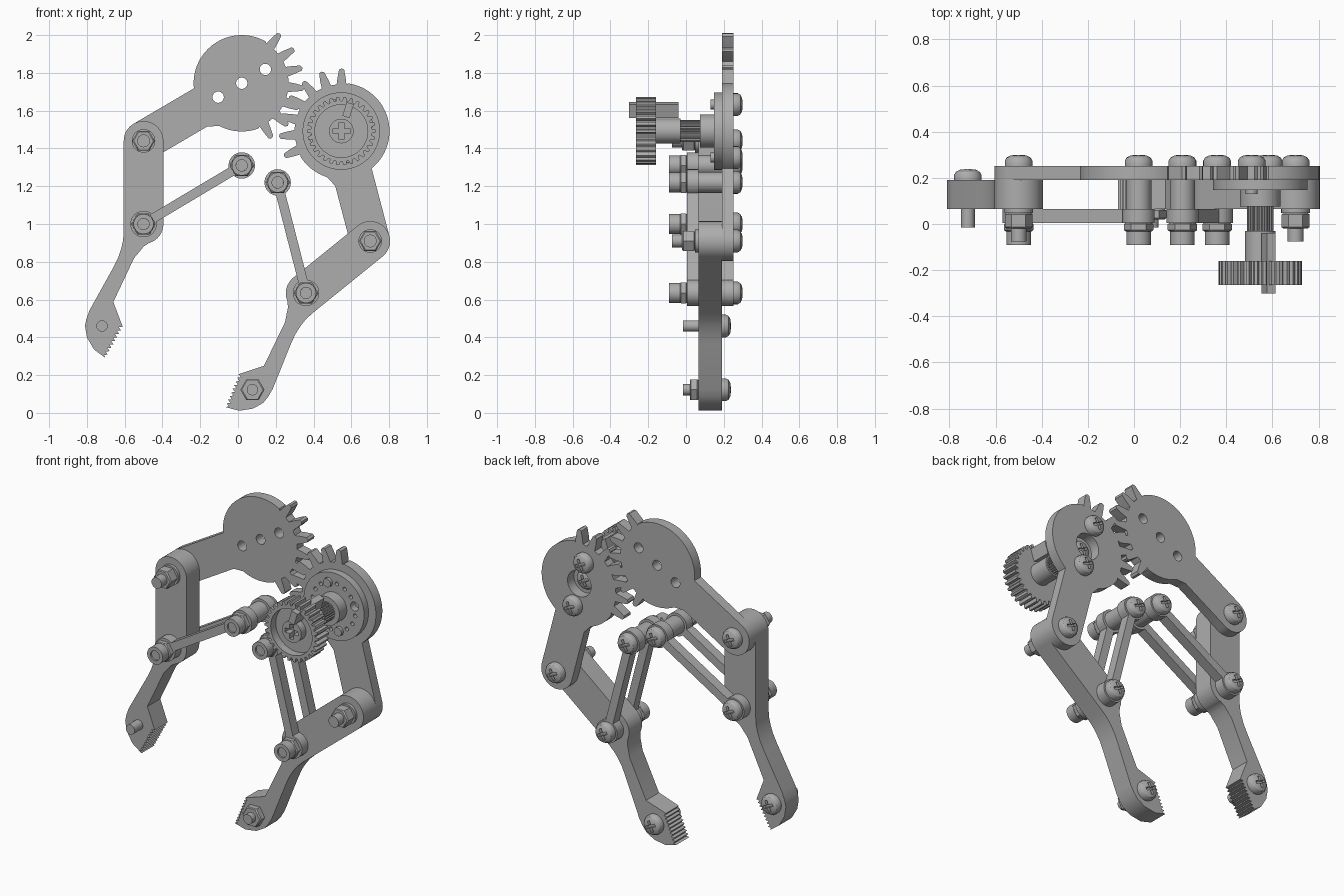
import bpy, bmesh
from math import sin, cos, asin, radians, degrees, pi
from mathutils import Vector, Matrix

if "Cube" in bpy.data.objects:
    bpy.data.objects.remove(bpy.data.objects["Cube"])

grey = bpy.data.materials.new("machined_grey")
grey.use_nodes = True
tone = (0.42, 0.42, 0.42, 1)
grey.diffuse_color = tone
grey.node_tree.nodes["Principled BSDF"].inputs["Base Color"].default_value = tone

# Depth layers, front (low y) to back
FRONT, MID, PLATE, BACK = 0.005, 0.065, 0.19, 0.252


# ---------- helpers ----------
def activate(ob):
    bpy.ops.object.select_all(action='DESELECT')
    ob.select_set(True)
    bpy.context.view_layer.objects.active = ob


def arc(c, r, a0, a1, n=24):
    """Points on an arc, angles in degrees."""
    return [(c[0] + r * cos(radians(a0 + (a1 - a0) * i / n)),
             c[1] + r * sin(radians(a0 + (a1 - a0) * i / n))) for i in range(n + 1)]


def circle(c, r, n=32, turn=0):
    return arc(c, r, turn, turn + 360, n)[:-1]


def frame(origin, toward, flip=1):
    """Map local (along, across) points into the x-z plane."""
    o = Vector(origin)
    d = (Vector(toward) - o).normalized()
    p = Vector((-d.y, d.x)) * flip
    return lambda pts: [tuple(o + d * u + p * v) for u, v in pts]


def prism(name, loops, y0, y1, bevel=0):
    """Extrude an outline (first loop) with holes (other loops) along y."""
    cu = bpy.data.curves.new(name, 'CURVE')
    cu.dimensions, cu.fill_mode, cu.extrude = '2D', 'BOTH', (y1 - y0) / 2
    for loop in loops:
        sp = cu.splines.new('POLY')
        sp.points.add(len(loop) - 1)
        for pt, (x, z) in zip(sp.points, loop):
            pt.co = (x, z, 0, 1)
        sp.use_cyclic_u = True
    ob = bpy.data.objects.new(name, cu)
    bpy.context.collection.objects.link(ob)
    ob.location.y = (y0 + y1) / 2
    ob.rotation_euler.x = pi / 2
    activate(ob)
    bpy.ops.object.convert(target='MESH')
    ob = bpy.context.object
    bm = bmesh.new()
    bm.from_mesh(ob.data)
    bmesh.ops.remove_doubles(bm, verts=bm.verts, dist=1e-5)
    bmesh.ops.recalc_face_normals(bm, faces=bm.faces)
    bm.to_mesh(ob.data)
    bm.free()
    if bevel:
        mod = ob.modifiers.new("chamfer", 'BEVEL')
        mod.width, mod.limit_method, mod.angle_limit = bevel, 'ANGLE', radians(70)
    ob.data.materials.clear()
    ob.data.materials.append(grey)
    bpy.ops.object.shade_smooth_by_angle(angle=radians(32))
    return ob


def rod(name, c, r, y0, y1, n=32, bevel=0):
    return prism(name, [circle(c, r, n)], y0, y1, bevel)


def toothed(c, root, tip, n):
    pts, step = [], 360 / n
    for i in range(n):
        for k, r in ((-.36, root), (-.18, tip), (.18, tip), (.36, root)):
            pts += arc(c, r, (i + k) * step, 0, 1)[:1]
    return pts


def cross(c, arm, half):
    pts = [(half, half), (half, arm), (-half, arm), (-half, half), (-arm, half), (-arm, -half),
           (-half, -half), (-half, -arm), (half, -arm), (half, -half), (arm, -half), (arm, half)]
    return [(c[0] + x, c[1] + z) for x, z in pts]


# ---------- domed cross-head screw, shared by every joint ----------
def make_head_mesh():
    bm = bmesh.new()
    prof = [(0, 0), (.06, 0), (.06, .022), (.052, .036), (.035, .045), (0, .049)]
    vs = [bm.verts.new((r, y, 0)) for r, y in prof]
    es = [bm.edges.new(p) for p in zip(vs, vs[1:])]
    bmesh.ops.spin(bm, geom=vs + es, axis=(0, 1, 0), cent=(0, 0, 0), angle=2 * pi, steps=28)
    bmesh.ops.remove_doubles(bm, verts=bm.verts, dist=1e-5)
    bmesh.ops.recalc_face_normals(bm, faces=bm.faces)
    me = bpy.data.meshes.new("screw_head")
    bm.to_mesh(me)
    bm.free()
    me.materials.append(grey)
    ob = bpy.data.objects.new("screw_head", me)
    bpy.context.collection.objects.link(ob)
    cutter = prism("cross_cutter", [cross((0, 0), .034, .008)], .025, .08)
    cutter.hide_render = True
    mod = ob.modifiers.new("cross_recess", 'BOOLEAN')
    mod.operation, mod.object = 'DIFFERENCE', cutter
    activate(ob)
    bpy.ops.object.convert(target='MESH')
    bpy.ops.object.shade_smooth_by_angle(angle=radians(32))
    me = bpy.context.object.data
    bpy.data.objects.remove(bpy.context.object)
    bpy.data.objects.remove(cutter)
    return me


head_mesh = make_head_mesh()


def screw(name, c, y_head, y_tip, r=.03):
    ob = bpy.data.objects.new(name + "_screw_head", head_mesh)
    bpy.context.collection.objects.link(ob)
    ob.location = (c[0], y_head, c[1])
    ob.rotation_euler.y = radians(25)
    rod(name + "_screw_shaft", c, r, y_tip, y_head + .01, 24)


# ---------- fingers, gear arms and links for both sides ----------
def finger_outline():
    pts = arc((0, 0), .105, 270, 90)
    pts += [(.48, .105), (.53, .109), (.57, .118), (.62, .135), (.67, .16), (.895, .285),
            (.94, .302), (.98, .31), (1.04, .30), (1.105, .262), (1.15, .20)]
    a, b = Vector((1.15, .20)), Vector((.985, .11))
    n, inward = 9, Vector((-.008, .016))
    for i in range(n):                      # serrated grip
        pts += [tuple(a.lerp(b, (i + .5) / n) + inward), tuple(a.lerp(b, (i + 1) / n))]
    pts += [(.853, .16), (.62, .05), (.585, .02), (.56, .0), (.54, -.03)]
    return pts + arc((.44, 0), .105, 342, 270, 8)


def gear_arm_outline(length, first_tooth):
    """Disc at the origin with seven teeth, bar running to (-length, 0)."""
    R, w = .255, .105
    edge = 180 - degrees(asin(w / R))
    pts = [(-R * cos(radians(180 - edge)) - .04, -w)] + arc((0, 0), R, -edge + 8, first_tooth - 8, 16)
    for i in range(7):
        for k, r in ((-6, .248), (-4.3, .285), (-2.4, .325), (0, .332), (2.4, .325), (4.3, .285), (6, .248)):
            pts += arc((0, 0), r, first_tooth + 19 * i + k, 0, 1)[:1]
    pts += arc((0, 0), R, first_tooth + 122, edge, 32)
    return pts + arc((-length, 0), w, 90, 270)


def link_outline(length, r=.07, w=.025):
    k = degrees(asin(w / r))
    return arc((0, 0), r, k, 360 - k) + arc((length, 0), r, k - 180, 180 - k)


sides = {
    "right": dict(gear=(.02, 1.745), pivot=(-.5, 1.44), elbow=(-.5, 1.0), anchor=(.02, 1.31),
                  flip=-1, tooth=-92, holes=((-.145, .03), (0, .03), (.145, .03))),
    "left": dict(gear=(.547, 1.492), pivot=(.70, .91), elbow=(.36, .635), anchor=(.21, 1.22),
                 flip=1, tooth=-99, holes=((0, .08),)),
}
for side, s in sides.items():
    gear, pivot, elbow, anchor = s["gear"], s["pivot"], s["elbow"], s["anchor"]
    to_finger = frame(pivot, elbow, s["flip"])
    prism(side + "_finger", [to_finger(finger_outline())], MID, PLATE)

    length = (Vector(gear) - Vector(pivot)).length
    along = Vector(gear) * 2 - Vector(pivot)
    to_arm = frame(gear, along, -s["flip"])
    loops = [gear_arm_outline(length, s["tooth"])] + [circle((u, 0), r) for u, r in s["holes"]]
    prism(side + "_gear_arm", [to_arm(l) for l in loops], PLATE, BACK)

    to_link = frame(elbow, anchor)
    bar = to_link(link_outline((Vector(anchor) - Vector(elbow)).length))
    prism(side + "_front_link", [bar], FRONT, MID)
    prism(side + "_back_link", [bar], PLATE, BACK)
    rod(side + "_link_spacer", anchor, .055, MID, PLATE)

    # Link joints: hex nut with a round locking collar
    for joint, c in (("elbow", elbow), ("anchor", anchor)):
        n = f"{side}_{joint}"
        screw(n, c, BACK, -.08)
        rod(n + "_nut", c, .064, -.032, FRONT, 6, .006)
        prism(n + "_collar", [circle(c, .053), circle(c, .03)], -.09, -.032)

    # Main pivot: washer, hex nut and protruding shaft
    n = side + "_pivot"
    screw(n, pivot, BACK, -.075, .034)
    rod(n + "_washer", pivot, .062, .048, MID)
    rod(n + "_nut", pivot, .06, -.02, .048, 6, .006)

    # Fingertip screw
    tip = to_finger([(.98, .22)])[0]
    screw(side + "_fingertip", tip, PLATE, -.015)
    if side == "left":
        rod("left_fingertip_nut", tip, .064, .02, MID, 6, .006)

# ---------- drive: horn, shaft and pinion on the left gear arm ----------
hub = sides["left"]["gear"]
to_hub = frame(hub, Vector(hub) * 2 - Vector(sides["left"]["pivot"]))
horn = [circle((0, 0), .205, 64)]
for i in range(16):
    big = i % 4 == 0
    horn.append(circle((.145 * cos(i * pi / 8), .145 * sin(i * pi / 8)), .028 if big else .012, 16))
prism("drive_horn", [to_hub(l) for l in horn], .147, PLATE)
rod("horn_hub", hub, .088, .075, .147, 40)
for i, u in enumerate((-.145, .145)):
    screw(f"horn_{i + 1}", to_hub([(u, 0)])[0], BACK, .13, .026)
screw("horn_centre", hub, .165, .13)

prism("splined_shaft", [toothed(hub, .052, .058, 24)], -.03, .08)
rod("shaft_body", hub, .066, -.16, -.03, 40)
prism("pinion_rim", [toothed(hub, .16, .181, 30), circle(hub, .14, 48)], -.265, -.16)
rod("pinion_web", hub, .142, -.215, -.16, 48)
prism("pinion_socket", [circle(hub, .065), cross(hub, .045, .013)], -.262, -.21)

# Slanted stop key
key = frame((.583, 1.603), (.607, 1.677))
prism("stop_key", [key([(-.038, -.02), (.038, -.02), (.038, .02), (-.038, .02)])], -.302, -.04)
